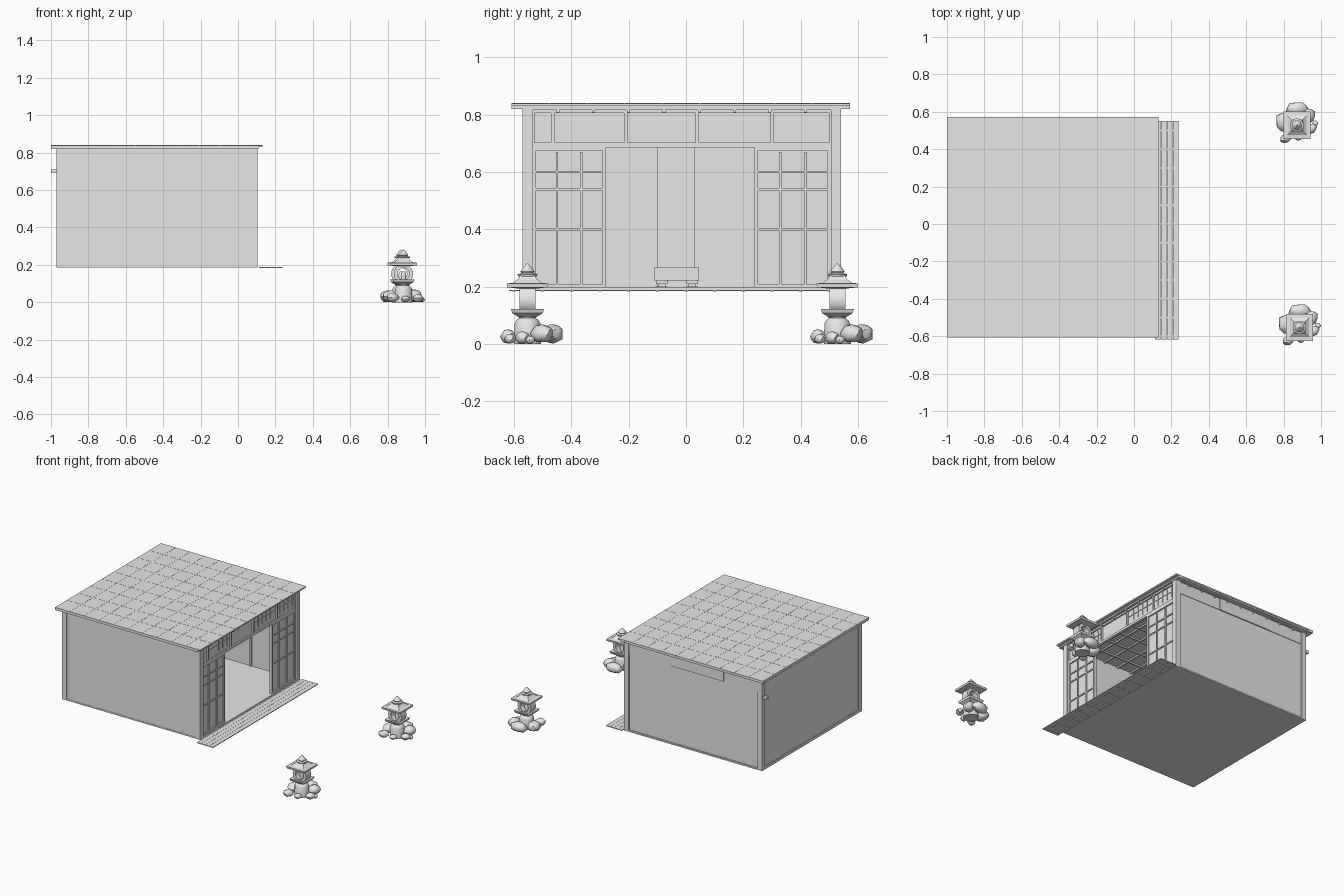
import bpy, bmesh, math
from mathutils import Matrix, Vector

default_cube = bpy.data.objects.get("Cube")
if default_cube:
    bpy.data.objects.remove(default_cube, do_unlink=True)

grey = bpy.data.materials.new("plain grey")
grey.use_nodes = True
grey.diffuse_color = (0.8, 0.8, 0.8, 1)
grey.node_tree.nodes["Principled BSDF"].inputs["Base Color"].default_value = grey.diffuse_color


def finish(name, bm, smooth=False):
    bmesh.ops.recalc_face_normals(bm, faces=bm.faces[:])
    mesh = bpy.data.meshes.new(name)
    bm.to_mesh(mesh)
    bm.free()
    mesh.materials.append(grey)
    obj = bpy.data.objects.new(name, mesh)
    bpy.context.collection.objects.link(obj)
    if smooth:
        bpy.ops.object.select_all(action='DESELECT')
        obj.select_set(True)
        bpy.context.view_layer.objects.active = obj
        bpy.ops.object.shade_smooth_by_angle(angle=math.radians(40))
    return obj


def add_box(bm, x, y, z):
    """Box from three (low, high) ranges."""
    size = [b - a for a, b in (x, y, z)]
    mid = [(a + b) / 2 for a, b in (x, y, z)]
    bmesh.ops.create_cube(bm, size=1, matrix=Matrix.Translation(mid) @ Matrix.Diagonal(size + [1]))


def boxes(name, ranges):
    bm = bmesh.new()
    for x, y, z in ranges:
        add_box(bm, x, y, z)
    return finish(name, bm)


def lathe(name, profile, sides, place, smooth=False, lift=0.0):
    """Turned (radius, height) profile; lift raises the wide corners."""
    bm = bmesh.new()
    rings = []
    widest = max(r for r, z in profile)
    for r, z in profile:
        ring = []
        for i in range(sides):
            a = math.tau * (i + 0.5) / sides
            # odd points of an eight-point ring sit at the middles of a square's sides
            ring.append(bm.verts.new(place + Vector((r * math.cos(a), r * math.sin(a), z + lift * (r / widest) ** 3))))
        rings.append(ring)
    for low, high in zip(rings, rings[1:]):
        for i in range(sides):
            j = (i + 1) % sides
            bm.faces.new((low[i], low[j], high[j], high[i]))
    bm.faces.new(rings[0])
    bm.faces.new(rings[-1])
    return finish(name, bm, smooth)


def span(mid, half):
    return (mid - half, mid + half)


# ---- room shell ----
BACK, FRONT = -0.97, 0.105
RIGHT, LEFT = -0.57, 0.54
FLOOR, TOP = 0.19, 0.825
POST = 0.035
HEAD = 0.69

boxes("floor", [((BACK, FRONT), (RIGHT, LEFT), (FLOOR - 0.004, FLOOR + 0.006))])
boxes("right_wall", [((BACK + 0.01, FRONT - 0.01), (RIGHT + 0.002, RIGHT + 0.02), (FLOOR, TOP))])
boxes("back_wall", [((BACK + 0.006, BACK + 0.02), (RIGHT, LEFT), (FLOOR, TOP))])
boxes("corner_posts", [
    (x, y, (FLOOR, TOP))
    for x in ((BACK, BACK + POST), (FRONT - POST, FRONT))
    for y in ((RIGHT, RIGHT + POST), (LEFT - POST, LEFT))])
boxes("back_rails", [((BACK, BACK + 0.02), (RIGHT, LEFT), z)
                     for z in ((FLOOR, FLOOR + 0.015), (TOP - 0.02, TOP))])
boxes("rail_end", [((-1, BACK), span(LEFT - 0.02, 0.01), span(0.7, 0.01))])

# back sliding panels inside the room
boxes("back_panels", [((BACK + 0.02, BACK + 0.026 + 0.006 * (i % 2)), y, (FLOOR, HEAD))
                      for i, y in enumerate(((RIGHT, -0.1), (-0.1, 0.03), (0.03, LEFT)))])

# left wall: sliding panels with a transom strip above
splits = (FRONT - POST, -0.26, -0.67, BACK + POST)
left_panels, transom_panels = [], []
for i, (a, b) in enumerate(zip(splits, splits[1:])):
    step = 0.004 * (i % 2)
    left_panels.append(((b, a), (LEFT - 0.025, LEFT - 0.01), (FLOOR, TOP)))
    transom_panels.append(((b, a), (LEFT - 0.02, LEFT - 0.006 + step), (0.735, TOP)))
boxes("left_wall_panels", left_panels)
boxes("left_transom_panels", transom_panels)
boxes("left_inner_post", [(span(-0.26, 0.008), (LEFT - 0.035, LEFT - 0.02), (FLOOR, TOP))])

# ---- roof and ceiling ----
ROOF_X, ROOF_Y, ROOF_Z = (-1, 0.13), (-0.608, 0.573), 0.839
boxes("roof_slab", [(ROOF_X, ROOF_Y, (ROOF_Z - 0.009, ROOF_Z))])
boxes("roof_fascia", [((-1, 0.11), y, (TOP - 0.005, ROOF_Z - 0.004))
                      for y in (span(-0.581, 0.026), span(0.546, 0.024))]
      + [(x, ROOF_Y, (TOP - 0.005, ROOF_Z - 0.004)) for x in (span(-0.985, 0.015), span(0.095, 0.015))])


def grid_strips(xr, yr, nx, ny, half, z):
    """Thin crossing strips that divide a rectangle into nx by ny tiles."""
    strips = [(span(xr[0] + (xr[1] - xr[0]) * i / nx, half), yr, z) for i in range(1, nx)]
    return strips + [(xr, span(yr[0] + (yr[1] - yr[0]) * i / ny, half), z) for i in range(1, ny)]


boxes("roof_seams", grid_strips(ROOF_X, ROOF_Y, 10, 9, 0.002, (ROOF_Z - 0.001, ROOF_Z + 0.0008)))
boxes("ceiling", [((BACK, FRONT), (RIGHT, LEFT), (TOP - 0.008, TOP))])
boxes("ceiling_battens", grid_strips((BACK, FRONT), (RIGHT, LEFT), 10, 9, 0.005, (TOP - 0.018, TOP - 0.006)))

# ---- front: transom, sliding screens ----
Y0, Y1 = RIGHT + POST, LEFT - POST
FACE = (0.078, 0.096)
PAPER = (0.08, 0.086)
boxes("front_transom_panel", [(PAPER, (Y0, Y1), (HEAD, TOP))])
boxes("front_beams", [(FACE, (Y0, Y1), z) for z in ((HEAD - 0.004, HEAD + 0.012), (0.805, TOP))])
boxes("transom_posts", [(FACE, span(y, 0.006), (HEAD, TOP)) for y in (Y0, -0.465, -0.21, 0.04, 0.3, Y1)])
slats = [-0.34 + 0.045 * i for i in range(3)] + [0.1 + 0.045 * i for i in range(4)] + [0.34 + 0.045 * i for i in range(4)]
boxes("transom_slats", [((0.08, 0.09), span(y, 0.002), (0.725, 0.8)) for y in slats]
      + [((0.08, 0.09), y, span(0.765, 0.002)) for y in ((-0.44, -0.22), (0.06, 0.29), (0.31, Y1))])
boxes("front_sill", [((0.07, FRONT), (RIGHT, LEFT), (FLOOR, FLOOR + 0.008))])

for name, a, b in (("right_screen", Y0, -0.28), ("left_screen", 0.24, Y1)):
    bars = [((0.08, 0.092), span(a + (b - a) * i / 3, 0.004), (FLOOR + 0.02, HEAD - 0.02)) for i in (1, 2)]
    bars += [((0.08, 0.092), (a, b), span(z, 0.004)) for z in (0.4, 0.54, 0.6)]
    frame = [(FACE, span(y, 0.006), (FLOOR, HEAD)) for y in (a + 0.005, b - 0.005)]
    frame += [(FACE, (a, b), z) for z in ((FLOOR, FLOOR + 0.02), (HEAD - 0.015, HEAD))]
    boxes(name + "_panel", [(PAPER, (a, b), (FLOOR, HEAD))])
    boxes(name + "_bars", bars)
    boxes(name + "_frame", frame)

# ---- porch ----
boxes("porch_planks", [((0.112 + 0.032 * i, 0.143 + 0.032 * i), (-0.618, 0.55), (FLOOR - 0.006, FLOOR - 0.001))
                       for i in range(4)])
boxes("porch_joists", [((0.112, 0.238), span(-0.6 + 0.1 * i, 0.006), (FLOOR - 0.007, FLOOR - 0.003)) for i in range(12)])

# ---- low table ----
TX, TY = -0.45, -0.032
boxes("table_top", [(span(TX, 0.15), span(TY, 0.078), (0.222, 0.266))])
feet = []
for sx in (-0.12, 0.12):
    for sy in (-0.053, 0.053):
        for half, z in ((0.021, (FLOOR, 0.2)), (0.013, (0.2, 0.21)), (0.02, (0.21, 0.224))):
            feet.append((span(TX + sx, half), span(TY + sy, half), z))
boxes("table_feet", feet)


# ---- stone lanterns ----
def rock(name, place, size, turn):
    bm = bmesh.new()
    bmesh.ops.create_icosphere(bm, subdivisions=2, radius=1)
    for v in bm.verts:
        v.co *= 1 + 0.1 * math.sin(3 * v.co.x + 5 * v.co.y + turn) * math.cos(4 * v.co.z + turn)
    bm.transform(Matrix.Translation(place) @ Matrix.Rotation(turn, 4, 'Z') @ Matrix.Diagonal((*size, 1)))
    finish(name, bm, True)


def stone_ring(name, place, outer, inner, half, sides=20):
    """Upright ring with its hole running front to back."""
    bm = bmesh.new()
    section = ((inner, -half), (outer, -half), (outer, half), (inner, half))
    rings = [[bm.verts.new(place + Vector((r * math.cos(math.tau * i / sides), y, r * math.sin(math.tau * i / sides))))
              for r, y in section] for i in range(sides)]
    for i in range(sides):
        here, there = rings[i], rings[(i + 1) % sides]
        for k in range(4):
            m = (k + 1) % 4
            bm.faces.new((here[k], here[m], there[m], there[k]))
    finish(name, bm, True)


rocks = [((0, 0.09, 0.035), (0.06, 0.036, 0.034), 0.1),
         ((-0.07, 0.018, 0.032), (0.043, 0.052, 0.032), 0.3),
         ((-0.058, -0.068, 0.026), (0.034, 0.024, 0.025), 0.4),
         ((0.078, -0.018, 0.022), (0.03, 0.024, 0.022), 0.6),
         ((0.06, 0.05, 0.036), (0.042, 0.036, 0.032), 0.8),
         ((0.098, 0.01, 0.014), (0.016, 0.016, 0.014), 0.2),
         ((0.01, -0.06, 0.018), (0.024, 0.02, 0.017), 0.5)]

for side, spot in (("right", Vector((0.885, -0.553, 0))), ("left", Vector((0.871, 0.528, 0)))):
    tag = side + "_lantern_"
    lathe(tag + "pedestal", ((0.048, 0), (0.046, 0.07), (0.04, 0.082), (0.03, 0.09), (0.034, 0.098)), 16, spot, True)
    lathe(tag + "shelf", ((0.045, 0.094), (0.075, 0.106), (0.082, 0.12), (0.04, 0.114)), 4, spot, False, 0.002)
    stone_ring(tag + "light_ring", spot + Vector((0, 0, 0.152)), 0.052, 0.032, 0.028)
    lathe(tag + "lamp", ((0.012, 0.115), (0.014, 0.15), (0.008, 0.165)), 10, spot, True)
    lathe(tag + "roof", ((0.04, 0.192), (0.1, 0.184), (0.103, 0.196), (0.072, 0.208), (0.048, 0.224), (0.036, 0.238)),
          4, spot, False, 0.015)
    lathe(tag + "finial", ((0.034, 0.236), (0.036, 0.243), (0.022, 0.247), (0.026, 0.253), (0.018, 0.264), (0.002, 0.281)),
          12, spot, True)
    for i, (offset, size, turn) in enumerate(rocks):
        rock(f"{side}_rock_{i + 1}", spot + Vector(offset), size, turn)
